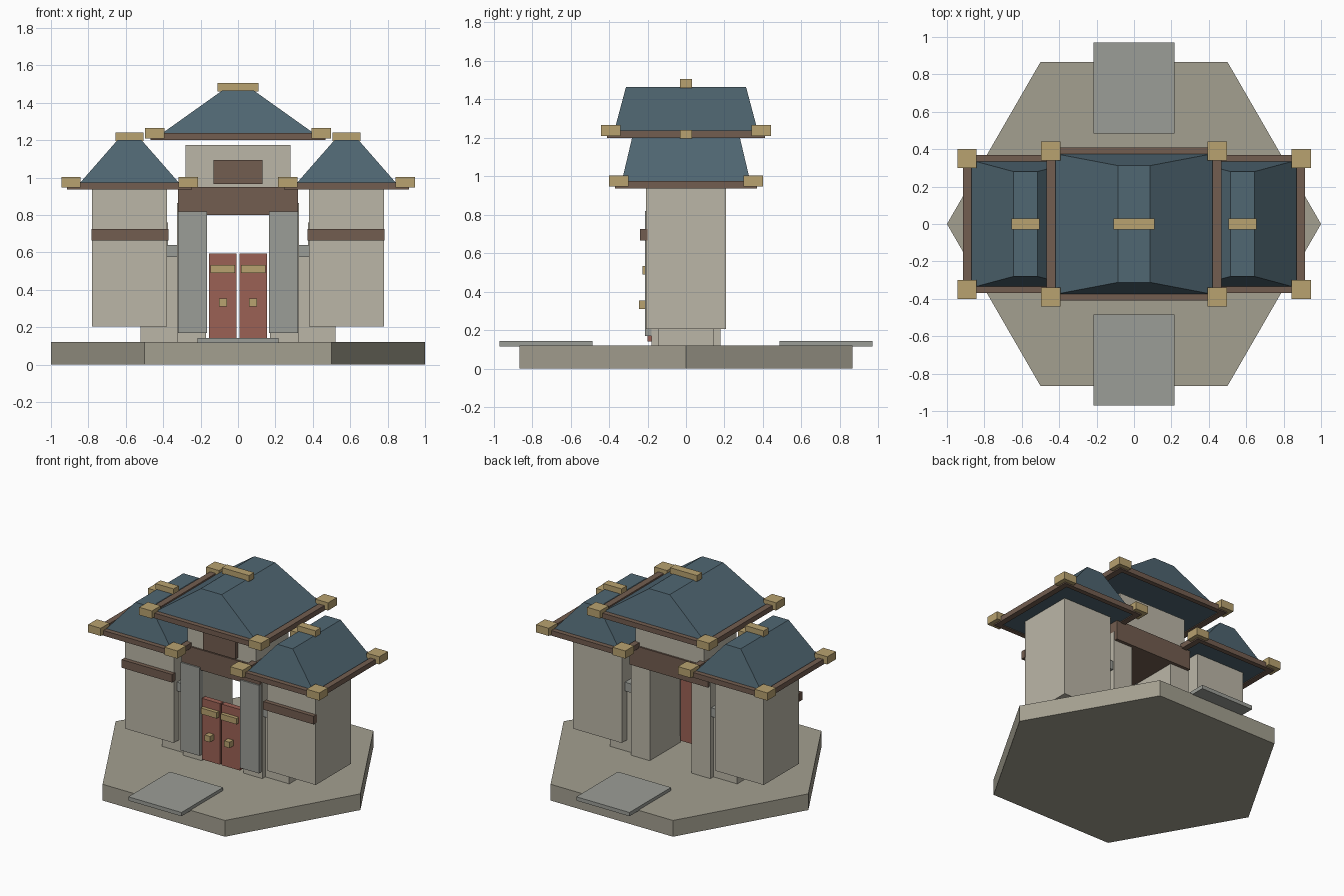
import bpy, bmesh, math

if "Cube" in bpy.data.objects:
    bpy.data.objects.remove(bpy.data.objects["Cube"])


def mat(name, r, g, b):
    m = bpy.data.materials.new(name)
    m.diffuse_color = (r, g, b, 1)
    m.use_nodes = True
    m.node_tree.nodes["Principled BSDF"].inputs["Base Color"].default_value = m.diffuse_color
    return m


PLASTER = mat("plaster", 0.50, 0.47, 0.39)
PAVING = mat("paving", 0.37, 0.35, 0.28)
STONE = mat("stone", 0.33, 0.34, 0.31)
WOOD = mat("wood", 0.17, 0.11, 0.08)
TILE = mat("tile", 0.08, 0.135, 0.17)
RED = mat("red_paint", 0.33, 0.12, 0.09)
GOLD = mat("gold", 0.48, 0.36, 0.16)


def finish(name, bm, m):
    bmesh.ops.recalc_face_normals(bm, faces=bm.faces)
    me = bpy.data.meshes.new(name)
    bm.to_mesh(me)
    bm.free()
    me.materials.append(m)
    ob = bpy.data.objects.new(name, me)
    bpy.context.collection.objects.link(ob)
    return ob


def loft(name, m, low, high):
    """Solid between two horizontal outlines of equal point count."""
    bm = bmesh.new()
    a = [bm.verts.new(p) for p in low]
    b = [bm.verts.new(p) for p in high]
    bm.faces.new(a[::-1])
    bm.faces.new(b)
    for i in range(len(a)):
        j = (i + 1) % len(a)
        bm.faces.new((a[i], a[j], b[j], b[i]))
    return finish(name, bm, m)


def rect(x0, x1, y0, y1, z):
    return [(x0, y0, z), (x1, y0, z), (x1, y1, z), (x0, y1, z)]


def box(name, m, x, y, z):
    x0, x1 = sorted(x)
    return loft(name, m, rect(x0, x1, *y, z[0]), rect(x0, x1, *y, z[1]))


def pair(name, m, x, y, z):
    """Box on the right plus its mirror image on the left."""
    for s, side in ((1, "right"), (-1, "left")):
        box(f"{name}_{side}", m, (s * x[0], s * x[1]), y, z)


def roof(name, cx, z, base, top, rise, frame, bars, corner, ridge):
    # Truncated hip
    loft(name + "_tiles", TILE,
         rect(cx - base[0], cx + base[0], -base[1], base[1], z + 0.006),
         rect(cx - top[0], cx + top[0], -top[1], top[1], z + rise))
    fx, fy = frame
    bx, by = bars
    for s in (-1, 1):
        # Eave beams
        box(name + "_side_eave", WOOD, (cx + s * fx, cx + s * (fx - bx)), (-fy, fy), (z, z + 0.038))
        box(name + "_long_eave", WOOD, (cx - fx, cx + fx), sorted((s * fy, s * (fy - by))), (z, z + 0.038))
        # Corner ornaments
        for t in (-1, 1):
            x, y = cx + s * corner[0], t * corner[1]
            box(name + "_corner", GOLD, (x - 0.052, x + 0.052), (y - 0.051, y + 0.051), (z + 0.009, z + 0.066))
    box(name + "_ridge", GOLD, (cx - ridge, cx + ridge), (-0.03, 0.03), (z + rise - 0.005, z + rise + 0.04))


# Hexagonal platform and entrance slabs
hexagon = [(math.cos(i * math.pi / 3), math.sin(i * math.pi / 3)) for i in range(6)]
loft("platform", PAVING, [(x, y, 0) for x, y in hexagon], [(x, y, 0.12) for x, y in hexagon])
box("front_slab", STONE, (-0.217, 0.217), (-0.97, -0.485), (0.115, 0.143))
box("back_slab", STONE, (-0.217, 0.217), (0.485, 0.97), (0.115, 0.143))

# Side towers with front bands and connecting walls
pair("tower", PLASTER, (0.38, 0.78), (-0.207, 0.207), (0.205, 0.945))
pair("tower_band", WOOD, (0.372, 0.784), (-0.238, -0.2), (0.665, 0.725))
pair("link_wall", PLASTER, (0.32, 0.52), (-0.145, 0.145), (0.12, 0.58))
pair("link_cap", STONE, (0.32, 0.53), (-0.17, 0.17), (0.575, 0.64))
pair("inner_panel", PLASTER, (0.373, 0.4), (-0.1, 0.1), (0.62, 0.76))

# Gate piers, lintel and upper block
pair("pier", PLASTER, (0.17, 0.325), (-0.18, 0.18), (0.12, 0.865))
pair("pier_facing", STONE, (0.165, 0.32), (-0.214, -0.17), (0.17, 0.82))
box("lintel", WOOD, (-0.32, 0.32), (-0.203, 0.203), (0.80, 0.95))
box("upper_block", PLASTER, (-0.28, 0.28), (-0.19, 0.19), (0.945, 1.175))
box("plaque", WOOD, (-0.132, 0.132), (-0.22, -0.18), (0.965, 1.095))

# Door leaves with trim and knobs
pair("door", RED, (0.007, 0.155), (-0.2, -0.16), (0.142, 0.593))
pair("door_trim", GOLD, (0.016, 0.146), (-0.226, -0.195), (0.49, 0.534))
pair("door_knob", GOLD, (0.058, 0.102), (-0.244, -0.195), (0.31, 0.353))

# Roofs
roof("main_roof", 0, 1.2, (0.449, 0.381), (0.085, 0.312), 0.265,
     (0.467, 0.41), (0.047, 0.035), (0.446, 0.391), 0.11)
for s, side in ((1, "right"), (-1, "left")):
    roof(side + "_roof", s * 0.58, 0.937, (0.29, 0.341), (0.063, 0.28), 0.265,
         (0.333, 0.37), (0.043, 0.035), (0.313, 0.35), 0.075)
